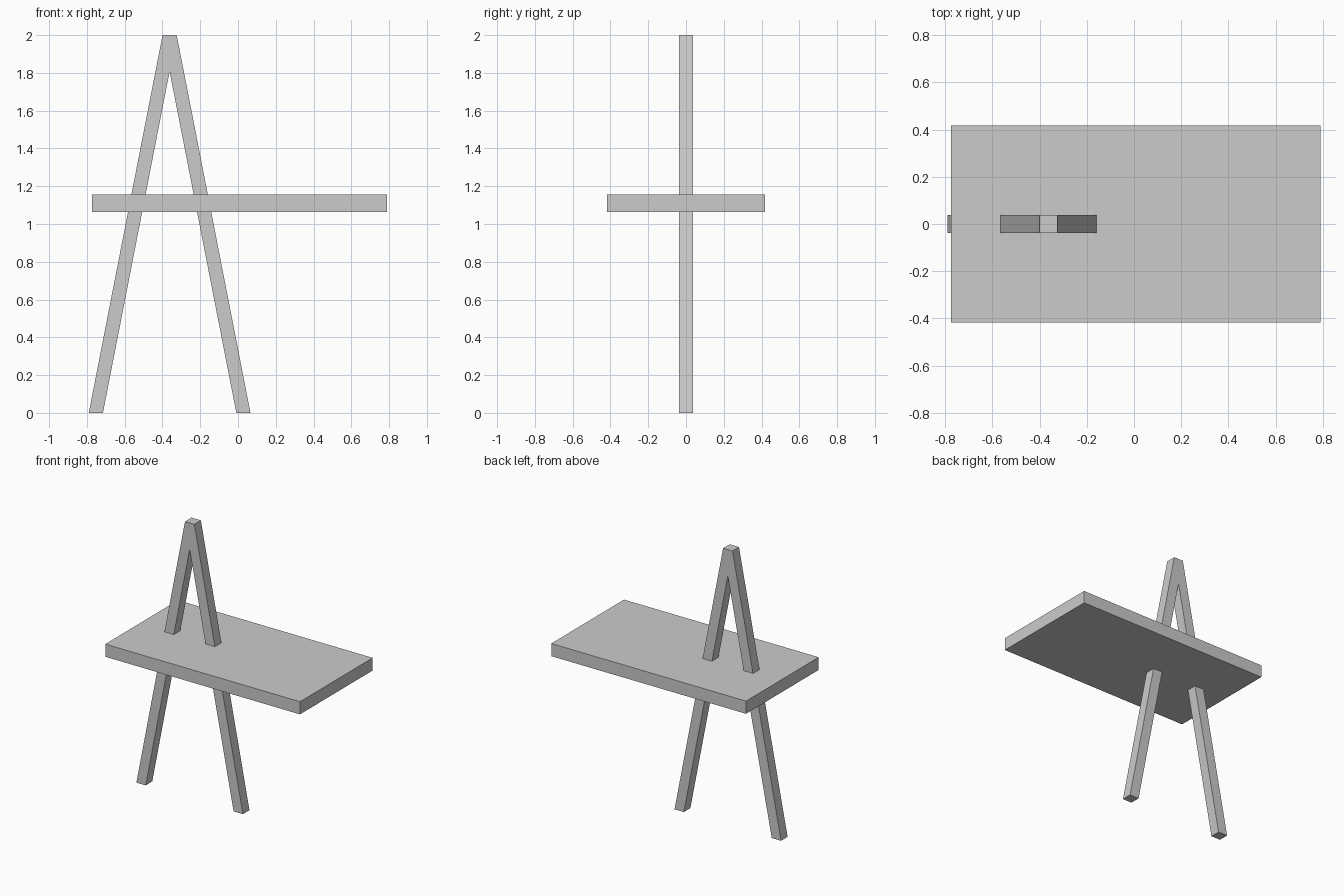
import bpy
import bmesh

if "Cube" in bpy.data.objects:
    bpy.data.objects.remove(bpy.data.objects["Cube"])


def extrude_profile(name, points, depth):
    """Extrude an (x, z) outline symmetrically along y."""
    bm = bmesh.new()
    face = bm.faces.new([bm.verts.new((x, -depth / 2, z)) for x, z in points])
    result = bmesh.ops.extrude_face_region(bm, geom=[face])
    verts = [v for v in result["geom"] if isinstance(v, bmesh.types.BMVert)]
    bmesh.ops.translate(bm, verts=verts, vec=(0, depth, 0))
    bmesh.ops.recalc_face_normals(bm, faces=bm.faces)
    mesh = bpy.data.meshes.new(name)
    bm.to_mesh(mesh)
    bm.free()
    obj = bpy.data.objects.new(name, mesh)
    bpy.context.collection.objects.link(obj)
    return obj


# A-shaped frame: two leaning legs joined at the top
CENTRE = -0.362
half = [(0.0375, 2.0), (0.428, 0.0), (0.353, 0.0)]
right = [(CENTRE + x, z) for x, z in half]
left = [(CENTRE - x, z) for x, z in reversed(half)]
extrude_profile("a_frame", right + [(CENTRE, 1.808)] + left, 0.075)

# Flat board that the legs pass through
x0, x1, z0, z1 = -0.774, 0.79, 1.063, 1.155
extrude_profile("board", [(x0, z0), (x1, z0), (x1, z1), (x0, z1)], 0.834)
